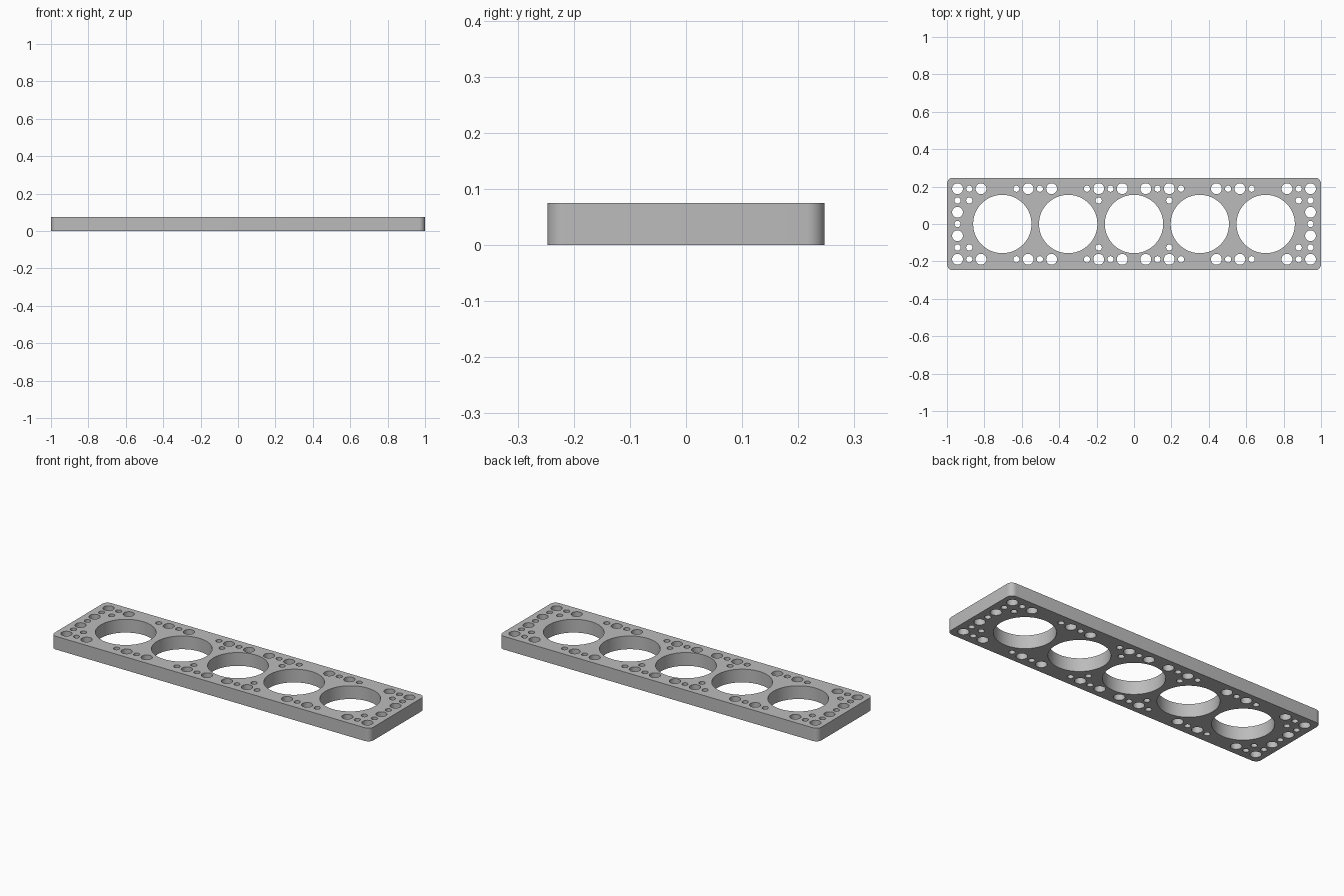
import bpy, bmesh
from math import radians, cos, sin, tau

if "Cube" in bpy.data.objects:
    bpy.data.objects.remove(bpy.data.objects["Cube"])

HALF_X, HALF_Y, THICK, CORNER = 1.0, 0.247, 0.075, 0.032
PITCH = 0.0629
LARGE, SMALL, BORE = 0.029, 0.0165, 0.156

grey = bpy.data.materials.new("plain grey")
grey.use_nodes = True
colour = (0.5, 0.5, 0.5, 1)
grey.diffuse_color = colour
grey.node_tree.nodes["Principled BSDF"].inputs["Base Color"].default_value = colour

outline = bpy.data.curves.new("plate outline", "CURVE")
outline.dimensions = "2D"
outline.fill_mode = "BOTH"
outline.extrude = THICK / 2


def add_loop(points):
    """Add one closed polygon to the plate profile."""
    spline = outline.splines.new("POLY")
    spline.points.add(len(points) - 1)
    for p, (x, y) in zip(spline.points, points):
        p.co = (x, y, 0, 1)
    spline.use_cyclic_u = True


def arc(cx, cy, r, start, sweep, steps):
    return [(cx + r * cos(start + sweep * i / steps),
             cy + r * sin(start + sweep * i / steps)) for i in range(steps)]


def add_hole(x, y, r, steps):
    add_loop(arc(x, y, r, 0, tau, steps))


# Rounded rectangular rim
rim = []
for i, (sx, sy) in enumerate([(1, 1), (-1, 1), (-1, -1), (1, -1)]):
    cx, cy = sx * (HALF_X - CORNER), sy * (HALF_Y - CORNER)
    rim += arc(cx, cy, CORNER, i * tau / 4, tau / 4, 8)
    rim.append((cx + CORNER * cos((i + 1) * tau / 4),
                cy + CORNER * sin((i + 1) * tau / 4)))
add_loop(rim)

# Five main bores
for i in range(-2, 3):
    add_hole(i * 0.352, 0, BORE, 64)

# Drilled pattern on a regular grid: row -> columns, mirrored in x and y
patterns = [
    (LARGE, {3: (15, 13, 9, 7, 3, 1), 1: (15,)}),
    (SMALL, {3: (14, 10, 8, 4, 2), 2: (15, 14, 3), 0: (15,)}),
]
for radius, rows in patterns:
    for row, columns in rows.items():
        for col in columns:
            for sx in (1, -1):
                for sy in ((1, -1) if row else (1,)):
                    add_hole(sx * col * PITCH, sy * row * PITCH, radius, 32)

# Turn the profile into one welded solid plate
source = bpy.data.objects.new("plate_profile", outline)
bpy.context.collection.objects.link(source)
bpy.context.view_layer.update()
mesh = bpy.data.meshes.new_from_object(
    source.evaluated_get(bpy.context.evaluated_depsgraph_get()))
bpy.data.objects.remove(source)

bm = bmesh.new()
bm.from_mesh(mesh)
bmesh.ops.remove_doubles(bm, verts=bm.verts, dist=0.0001)
bmesh.ops.translate(bm, verts=bm.verts, vec=(0, 0, THICK / 2))
bmesh.ops.recalc_face_normals(bm, faces=bm.faces)
# Merge the flat cap triangles into cleaner faces
bmesh.ops.join_triangles(bm, faces=[f for f in bm.faces if abs(f.normal.z) > 0.9],
                         angle_face_threshold=0.1, angle_shape_threshold=1.0)
bm.to_mesh(mesh)
bm.free()

plate = bpy.data.objects.new("perforated_plate", mesh)
bpy.context.collection.objects.link(plate)
mesh.materials.clear()
mesh.materials.append(grey)
bpy.context.view_layer.objects.active = plate
plate.select_set(True)
bpy.ops.object.shade_smooth_by_angle(angle=radians(30))
